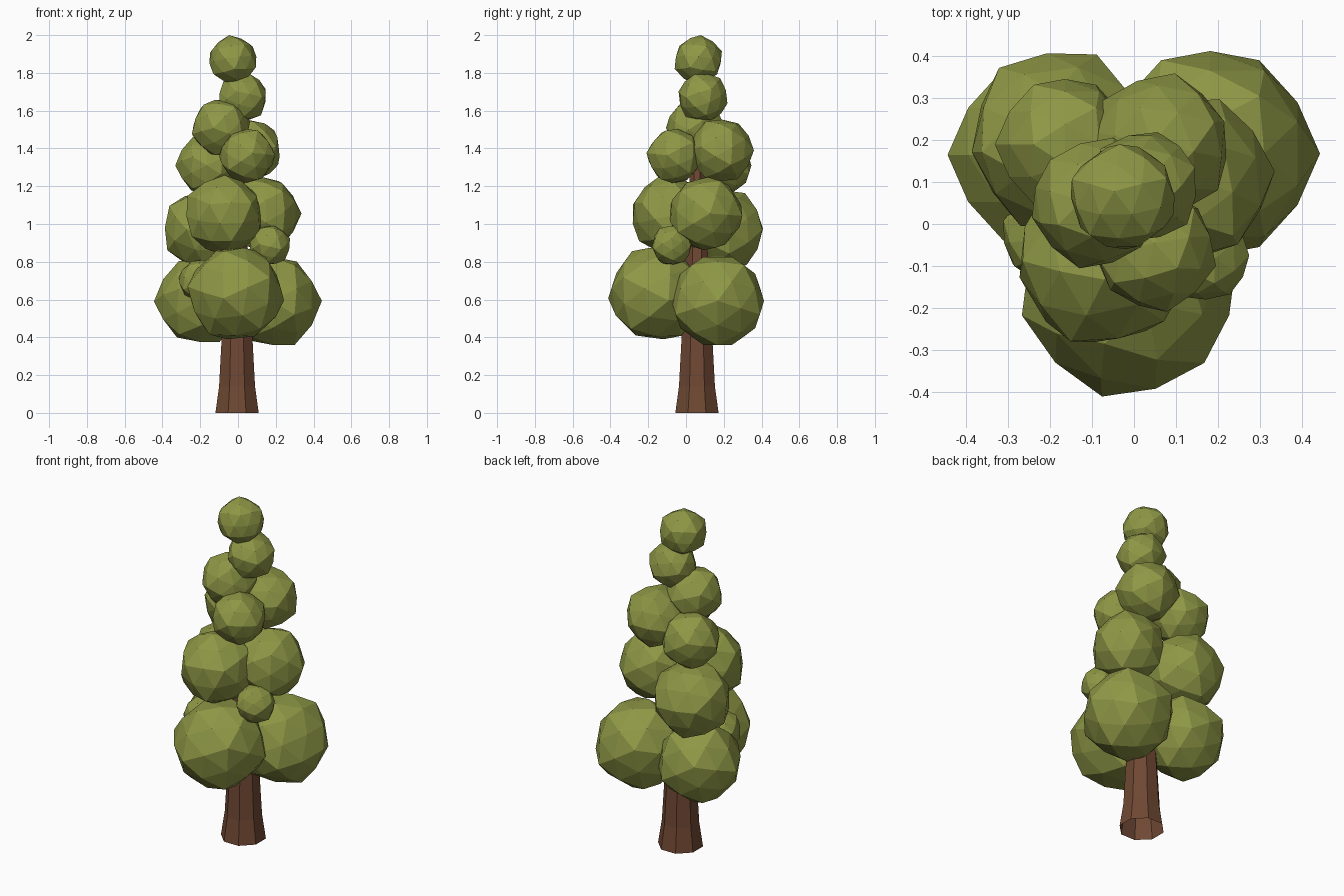
import bpy, bmesh, math
from mathutils import Vector, Matrix

if "Cube" in bpy.data.objects:
    bpy.data.objects.remove(bpy.data.objects["Cube"])


def material(name, rgb):
    m = bpy.data.materials.new(name)
    m.diffuse_color = (*rgb, 1)
    m.use_nodes = True
    m.node_tree.nodes["Principled BSDF"].inputs["Base Color"].default_value = m.diffuse_color
    return m


GREEN = material("leaf_green", (0.27, 0.31, 0.06))
BROWN = material("bark_brown", (0.16, 0.065, 0.033))


def add_object(name, bm, mat):
    mesh = bpy.data.meshes.new(name)
    bm.to_mesh(mesh)
    bm.free()
    mesh.materials.append(mat)
    ob = bpy.data.objects.new(name, mesh)
    bpy.context.collection.objects.link(ob)
    return ob


def clump(name, centre, radius, axis, spin=0):
    """Slightly rounded icosahedral leaf clump, one corner pointing along axis."""
    bm = bmesh.new()
    bmesh.ops.create_icosphere(bm, subdivisions=2, radius=radius)
    for v in bm.verts:
        if len(v.link_edges) == 6:      # edge midpoints stay a little inside the corners
            v.co *= 0.935
    turn = Vector((0, 0, 1)).rotation_difference(Vector(axis)).to_matrix().to_4x4()
    bm.transform(Matrix.Translation(centre) @ turn
                 @ Matrix.Rotation(math.radians(spin), 4, 'Z'))
    return add_object(name, bm, GREEN)


# Trunk: octagonal, flared at the foot, open underneath, thin tip in the crown
bm = bmesh.new()
rings = []
for z, r in ((0, 0.124), (0.14, 0.103), (0.40, 0.088), (0.85, 0.062), (1.4, 0.035), (1.96, 0.008)):
    rings.append([bm.verts.new((-0.005 + r * math.cos(a), 0.058 + r * math.sin(a), z))
                  for a in (math.tau * (i + 0.5) / 8 for i in range(8))])
for lo, hi in zip(rings, rings[1:]):
    for i in range(8):
        j = (i + 1) % 8
        bm.faces.new((lo[i], lo[j], hi[j], hi[i]))
bm.faces.new(rings[-1])
add_object("trunk", bm, BROWN)

# Leaf clumps, bottom tier to tip
clumps = [
    ("lower_front_clump", (-0.012, -0.155, 0.632), 0.266, (-0.25, -1, -0.1), 10),
    ("lower_right_clump", (0.182, 0.168, 0.593), 0.262, (1, 0, 0), 0),
    ("lower_left_clump", (-0.205, 0.165, 0.59), 0.24, (-1, 0, 0), 0),
    ("lower_filler_clump", (-0.20, -0.03, 0.70), 0.12, (-0.5, -0.5, 0.6), 0),
    ("middle_front_clump", (-0.075, -0.085, 1.047), 0.217, (0.7, -0.7, 0.3), 0),
    ("middle_right_clump", (0.13, 0.105, 1.055), 0.207, (1, 0.1, 0), 20),
    ("middle_back_clump", (-0.18, 0.20, 0.97), 0.224, (0.4, 0.9, 0), 15),
    ("middle_small_clump", (0.168, -0.075, 0.888), 0.113, (0.9, 0, 0.3), 5),
    ("upper_left_clump", (-0.165, 0.19, 1.31), 0.167, (-1, 0, 0), 0),
    ("upper_front_clump", (0.048, -0.06, 1.36), 0.153, (0.2, -1, 0.1), 10),
    ("upper_back_clump", (0.063, 0.188, 1.39), 0.175, (0.2, 1, 0), 18),
    ("upper_top_clump", (-0.09, 0.05, 1.51), 0.161, (-0.9, -0.2, -0.2), 0),
    ("neck_clump", (0.024, 0.09, 1.67), 0.137, (0.8, 0.3, 0.3), 12),
    ("tip_clump", (-0.027, 0.065, 1.868), 0.134, (-0.15, 0.1, 1), 18),
]
for c in clumps:
    clump(*c)
